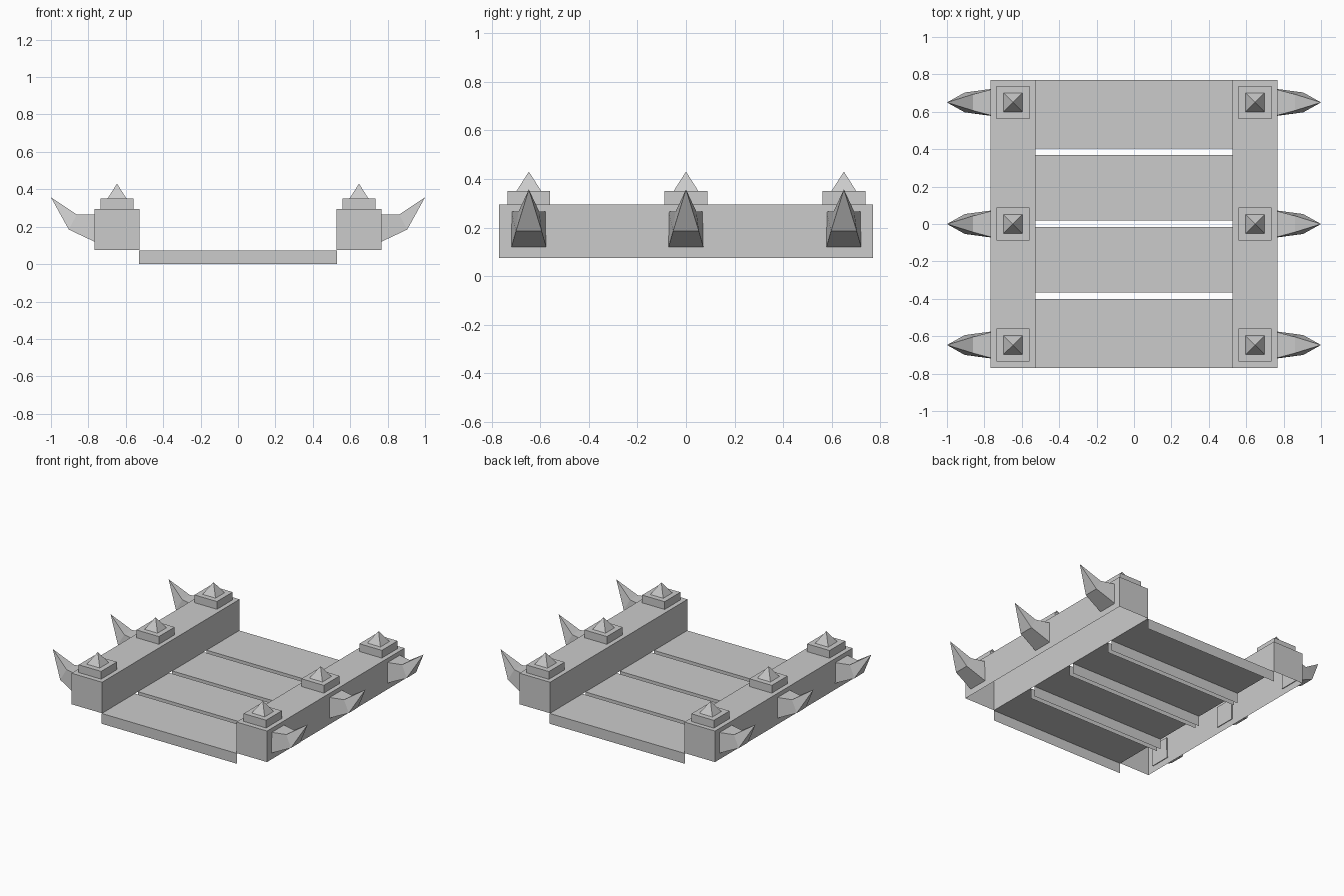
import bpy, bmesh

if "Cube" in bpy.data.objects:
    bpy.data.objects.remove(bpy.data.objects["Cube"])


def make(name, verts, faces, mirror=False):
    me = bpy.data.meshes.new(name)
    me.from_pydata(verts, [], faces)
    ob = bpy.data.objects.new(name, me)
    bpy.context.collection.objects.link(ob)
    if mirror:
        ob.modifiers.new("mirror", 'MIRROR').use_axis[0] = True
    return ob


# Box with chosen faces left open (open_dirs: axis, sign)
def open_box(name, lo, hi, open_dirs, mirror=False):
    ob = make(name, [], [], mirror)
    bm = bmesh.new()
    bmesh.ops.create_cube(bm, size=1)
    bm.normal_update()
    drop = [f for f in bm.faces
            if any(f.normal[a] * s > 0.9 for a, s in open_dirs)]
    bmesh.ops.delete(bm, geom=drop, context='FACES')
    for v in bm.verts:
        for i in range(3):
            v.co[i] = hi[i] if v.co[i] > 0 else lo[i]
    bm.to_mesh(ob.data)
    bm.free()
    return ob


DOWN = (2, -1)

# Deck planks: open underneath and at the ends hidden by the rails
for i, (y0, y1) in enumerate([(-0.77, -0.40), (-0.365, -0.015),
                              (0.02, 0.37), (0.405, 0.77)]):
    open_box(f"plank_{i + 1}", (-0.53, y0, 0), (0.53, y1, 0.073),
             [DOWN, (0, 1), (0, -1)])

# Side rails, hollow from below
open_box("side_rail", (0.527, -0.77, 0.075), (0.767, 0.77, 0.295),
         [DOWN], True)

for i, y in enumerate((-0.647, 0.0, 0.65)):
    # Square cap on the rail
    open_box(f"cap_{i + 1}", (0.559, y - 0.088, 0.295),
             (0.735, y + 0.088, 0.35), [DOWN], True)

    # Pyramid stud on the cap
    c, r = 0.647, 0.051
    make(f"stud_{i + 1}",
         [(c - r, y - r, 0.35), (c + r, y - r, 0.35), (c + r, y + r, 0.35),
          (c - r, y + r, 0.35), (c, y, 0.43)],
         [(0, 1, 4), (1, 2, 4), (2, 3, 4), (3, 0, 4)], True)

    # Upturned side spike: root ring, bent ring, tip
    verts = []
    for xb, zb, wb, xt, zt, wt in [(0.757, 0.115, 0.073, 0.757, 0.265, 0.071),
                                   (0.905, 0.185, 0.053, 0.862, 0.265, 0.043)]:
        verts += [(xb, y - wb, zb), (xb, y + wb, zb),
                  (xt, y + wt, zt), (xt, y - wt, zt)]
    verts.append((1.0, y, 0.357))
    faces = [(3, 2, 1, 0)]
    for k in range(4):
        n = (k + 1) % 4
        faces += [(k, n, n + 4, k + 4), (k + 4, n + 4, 8)]
    make(f"side_spike_{i + 1}", verts, faces, True)
